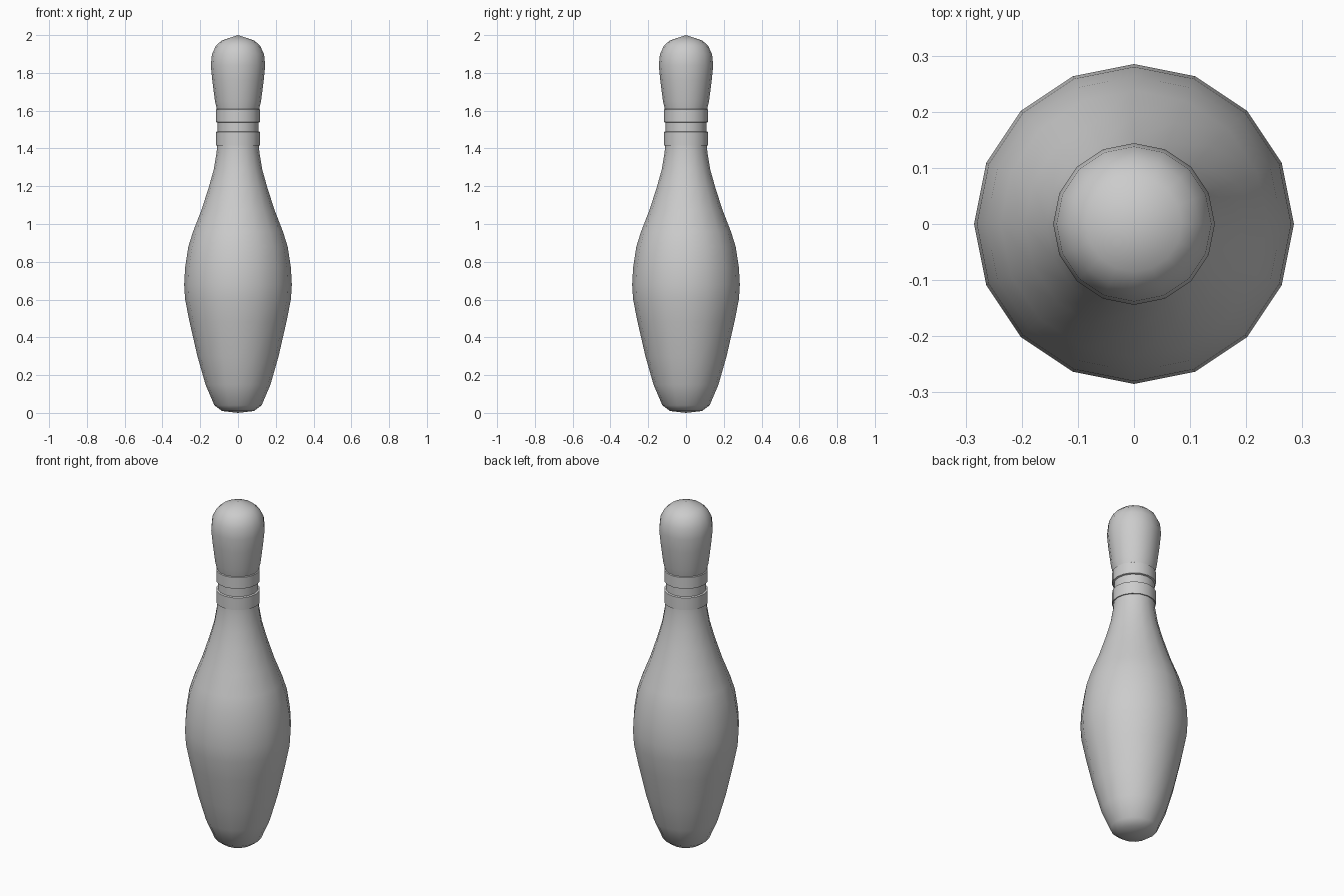
import bpy, bmesh, math

cube = bpy.data.objects.get("Cube")
if cube:
    bpy.data.objects.remove(cube, do_unlink=True)

SIDES = 16

grey = bpy.data.materials.new("plain grey")
grey.use_nodes = True
colour = (0.6, 0.6, 0.6, 1)
grey.diffuse_color = colour
grey.node_tree.nodes["Principled BSDF"].inputs["Base Color"].default_value = colour


def lathe(name, profile):
    """Turn a list of (radius, height) points around z; zero radius makes a pole."""
    bm = bmesh.new()
    rings = []
    for r, z in profile:
        if r == 0:
            rings.append([bm.verts.new((0, 0, z))] * SIDES)
        else:
            rings.append([bm.verts.new((r * math.cos(a), r * math.sin(a), z))
                          for a in (math.tau * i / SIDES for i in range(SIDES))])
    for low, high in zip(rings, rings[1:]):
        for i in range(SIDES):
            j = (i + 1) % SIDES
            corners = dict.fromkeys((low[i], low[j], high[j], high[i]))
            bm.faces.new(list(corners))
    bmesh.ops.recalc_face_normals(bm, faces=bm.faces)
    mesh = bpy.data.meshes.new(name)
    bm.to_mesh(mesh)
    bm.free()
    mesh.materials.append(grey)
    obj = bpy.data.objects.new(name, mesh)
    bpy.context.collection.objects.link(obj)
    bpy.ops.object.select_all(action="DESELECT")
    obj.select_set(True)
    bpy.context.view_layer.objects.active = obj
    bpy.ops.object.shade_smooth_by_angle(angle=math.radians(50))
    return obj


# Pin from base to crown, with two raised collars around the neck
base = [(0, 0), (0.085, 0.01), (0.125, 0.04)]
belly = [(0.172, 0.15), (0.215, 0.3), (0.256, 0.48), (0.28, 0.6), (0.285, 0.68),
         (0.28, 0.77), (0.263, 0.88), (0.238, 0.96)]
neck = [(0.195, 1.07), (0.156, 1.19), (0.128, 1.29), (0.113, 1.38)]
lower_collar = [(0.111, 1.415), (0.117, 1.415), (0.117, 1.487)]
groove = [(0.108, 1.49), (0.108, 1.537)]
upper_collar = [(0.117, 1.54), (0.117, 1.605), (0.112, 1.608)]
head = [(0.122, 1.65), (0.136, 1.76), (0.144, 1.84), (0.138, 1.9),
        (0.116, 1.945), (0.085, 1.972), (0, 2)]
lathe("bowling_pin", base + belly + neck + lower_collar + groove + upper_collar + head)
